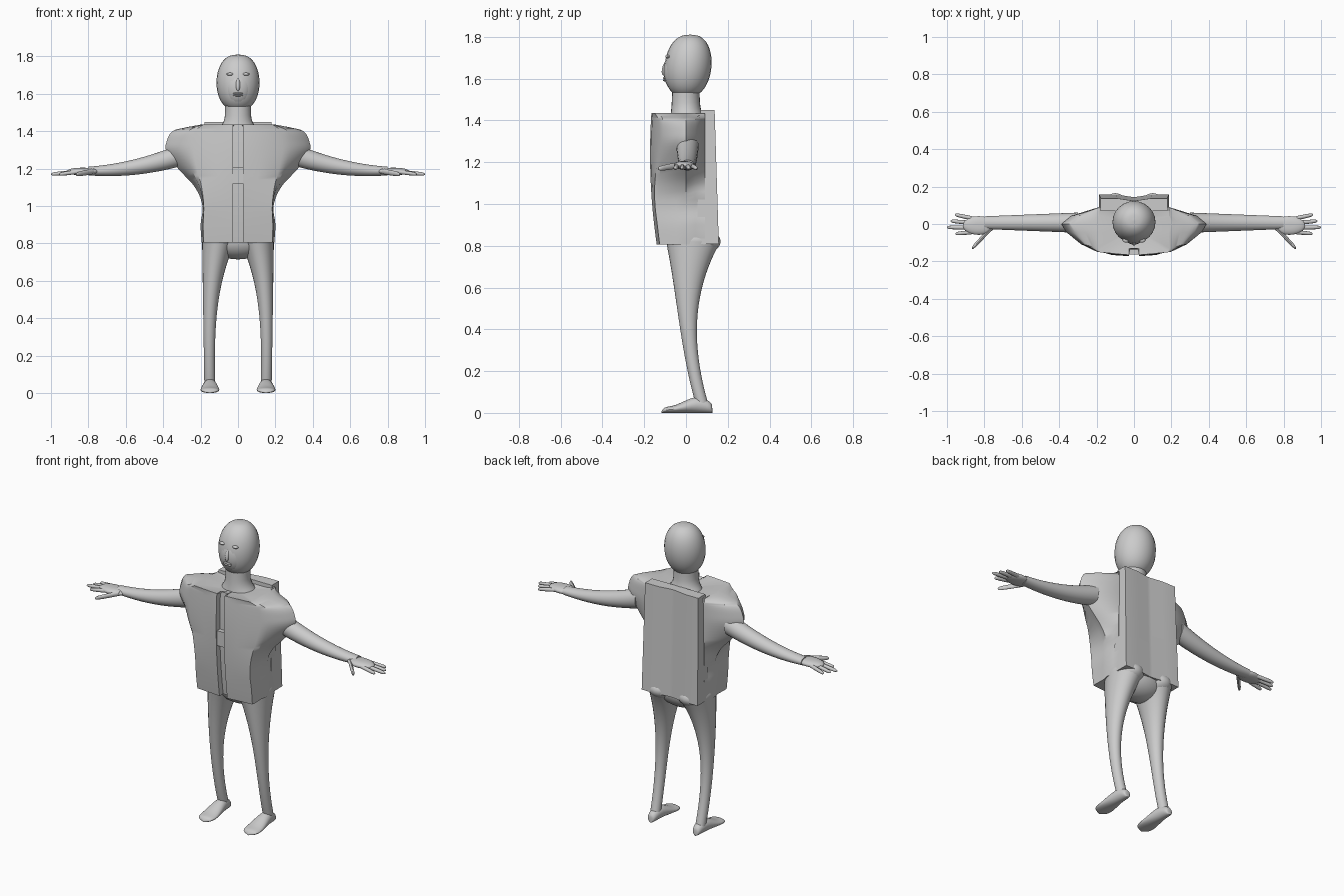
import bpy, bmesh, math

cube = bpy.data.objects.get("Cube")
if cube:
    bpy.data.objects.remove(cube, do_unlink=True)

colour = (0.6, 0.6, 0.6, 1)
grey = bpy.data.materials.new("plain_grey")
grey.use_nodes = True
grey.diffuse_color = colour
grey.node_tree.nodes["Principled BSDF"].inputs["Base Color"].default_value = colour


def refine(rows, steps=4):
    """Smooth curve through a list of parameter rows."""
    out = []
    last = len(rows) - 1
    for i in range(last):
        before, start, end, after = rows[max(i - 1, 0)], rows[i], rows[i + 1], rows[min(i + 2, last)]
        for k in range(steps):
            t = k / steps
            row = []
            for p, q, r, s in zip(before, start, end, after):
                slope_in, slope_out = (r - p) / 2, (s - q) / 2
                ease = t * t * (3 - 2 * t)
                row.append(q + (r - q) * ease + slope_in * t * (1 - t) ** 2 - slope_out * t * t * (1 - t))
            out.append(row)
    return out + [list(rows[last])]


def skin(name, rings, angle=40):
    """Bridge closed rings of points and cap both ends."""
    bm = bmesh.new()
    loops = [[bm.verts.new(point) for point in ring] for ring in rings]
    for lower, upper in zip(loops, loops[1:]):
        for i in range(len(lower)):
            bm.faces.new((lower[i - 1], lower[i], upper[i], upper[i - 1]))
    bm.faces.new(loops[0])
    bm.faces.new(loops[-1])
    bmesh.ops.recalc_face_normals(bm, faces=bm.faces[:])
    mesh = bpy.data.meshes.new(name)
    bm.to_mesh(mesh)
    bm.free()
    mesh.materials.append(grey)
    obj = bpy.data.objects.new(name, mesh)
    bpy.context.collection.objects.link(obj)
    bpy.ops.object.select_all(action="DESELECT")
    obj.select_set(True)
    bpy.context.view_layer.objects.active = obj
    bpy.ops.object.shade_smooth_by_angle(angle=math.radians(angle))


def tube(name, axis, rows, side=1, sides=24):
    """Elliptical loft; each row is position, two centres and two radii."""
    rings = []
    for along, a, b, radius_a, radius_b in refine(rows):
        ring = []
        for i in range(sides):
            turn = math.tau * i / sides
            u, v = a + radius_a * math.cos(turn), b + radius_b * math.sin(turn)
            x, y, z = {"x": (along, u, v), "y": (u, along, v), "z": (u, v, along)}[axis]
            ring.append((x * side, y, z))
        rings.append(ring)
    skin(name, rings)


def blob(name, centre, radii, side=1, fullness=1, lean=0):
    """Ellipsoid, optionally fuller at the ends and leaning back."""
    x, y, z = centre
    wide, deep, tall = radii
    rows = []
    for i in range(13):
        turn = math.pi * i / 12
        size = max(math.sin(turn), 0.01) ** fullness
        height = -math.cos(turn)
        rows.append((z + tall * height, x, y + lean * height, wide * size, deep * size))
    tube(name, "z", rows, side)


def finger(name, start, end, radius, side):
    """Round-tipped finger running outwards from the palm."""
    rows = []
    for t, size in ((0, 1), (0.5, 1), (0.9, 0.8), (1, 0.2)):
        x, y, z = (a + (b - a) * t for a, b in zip(start, end))
        rows.append((x, y, z, radius * size, radius * size))
    tube(name, "x", rows, side, sides=12)


def mirrored(half, z):
    """Full cross-section from its left half, listed front to back."""
    return [(x, y, z) for x, y in half] + [(-x, y, z) for x, y in reversed(half)]


# Head, neck and face
blob("head", (0, 0.01, 1.66), (0.115, 0.112, 0.15), fullness=0.8, lean=0.01)
tube("neck", "z", [(1.39, 0, 0.01, 0.12, 0.09), (1.46, 0, 0, 0.074, 0.07), (1.56, 0, 0, 0.07, 0.065)])
blob("face", (0, -0.03, 1.635), (0.084, 0.077, 0.108))
blob("nose", (0, -0.1, 1.65), (0.012, 0.014, 0.035), lean=0.008)
for label, z in (("upper_lip", 1.602), ("lower_lip", 1.592)):
    blob(label, (0, -0.1, z), (0.026, 0.01, 0.006))

# Vest body: height and half width, other measures follow from these
outline = [(0.805, 0.194), (0.9, 0.2), (1, 0.19), (1.1, 0.23), (1.2, 0.32),
           (1.29, 0.383), (1.35, 0.38), (1.4, 0.35), (1.42, 0.28), (1.435, 0.2)]
rings = []
for z, width in refine(outline, 5):
    front = 0.17 * (z - 1.24) ** 2 - 0.172
    corner = 0.13 + 0.28 * width
    corner_y = front + 0.15 * (width - 0.1)
    groove = 0.026
    back = min(width - 0.01, 0.188)
    rings.append(mirrored([
        (groove, front + 0.035), (groove, front), (corner / 2, front + 0.006), (corner, corner_y),
        (corner * 0.7 + width * 0.3, corner_y + 0.02), (max(width * 0.93, corner), -0.045),
        (width, 0), (max(width * 0.86, back), 0.045), (back, 0.09)], z))
rings.append([(x * 0.4, y * 0.5, 1.42) for x, y, z in rings[-1]])
skin("vest_body", rings, 32)

# Vest back panel, slightly hollow down the middle
rings = []
for z, width, inner, outer in refine([(0.808, 0.187, 0.05, 0.157), (1.45, 0.178, 0.07, 0.137)]):
    rings.append(mirrored([(width, inner), (width, outer), (width / 2, outer), (0.01, outer - 0.012)], z))
skin("vest_back", rings)

# Clasp bridging the front opening
clasp = [(0.028, -0.163), (0.028, -0.12)]
skin("vest_clasp", [mirrored(clasp, z) for z in (1.12, 1.21)])

# Hips
blob("hips", (0, 0.03, 0.82), (0.17, 0.11, 0.105))

reaches = {"index_finger": 0.955, "middle_finger": 1, "ring_finger": 0.98, "little_finger": 0.957}

for side, word in ((1, "left_"), (-1, "right_")):
    blob(word + "eye", (0.043, -0.086, 1.705), (0.018, 0.013, 0.008), side)

    # Arm sagging and thinning towards the wrist
    arm = []
    for i in range(9):
        rest = 1 - i / 8
        arm.append((0.8 - rest / 2, 0.007, 1.187 + 0.088 * rest ** 2, 0.034 + 0.02 * rest, 0.023 + 0.037 * rest))
    tube(word + "arm", "x", arm, side)

    # Hand
    blob(word + "palm", (0.83, -0.008, 1.185), (0.085, 0.05, 0.02), side, fullness=0.8)
    for i, (label, reach) in enumerate(reaches.items()):
        finger(word + label, (0.85, 0.023 * i - 0.042, 1.184), (reach, 0.034 * i - 0.052, 1.17), 0.011, side)
    finger(word + "thumb", (0.77, -0.03, 1.186), (0.866, -0.13, 1.169), 0.014, side)

    # Leg widening towards the hip along a near-straight outer edge
    leg = []
    for i in range(12):
        t = i / 11
        z = 0.04 + 0.78 * t
        swell = t ** 3
        radius = 0.029 + 0.063 * swell
        leg.append((z, 0.18 + 0.012 * t - radius, 0.3 * (z - 0.52) ** 2 + 0.008, radius, 0.03 + 0.1 * swell))
    tube(word + "leg", "z", leg, side)
    blob(word + "buttock", (0.1, 0.035, 0.82), (0.092, 0.13, 0.07), side)

    # Foot, heel to toe: distance back, half width and half height
    foot = []
    for y, width, height in ((0.126, 0.006, 0.01), (0.115, 0.024, 0.026), (0.05, 0.036, 0.038),
                             (-0.05, 0.05, 0.019), (-0.1, 0.042, 0.013), (-0.117, 0.004, 0.004)):
        foot.append((y, 0.15, height, width, height))
    tube(word + "foot", "y", foot, side)
